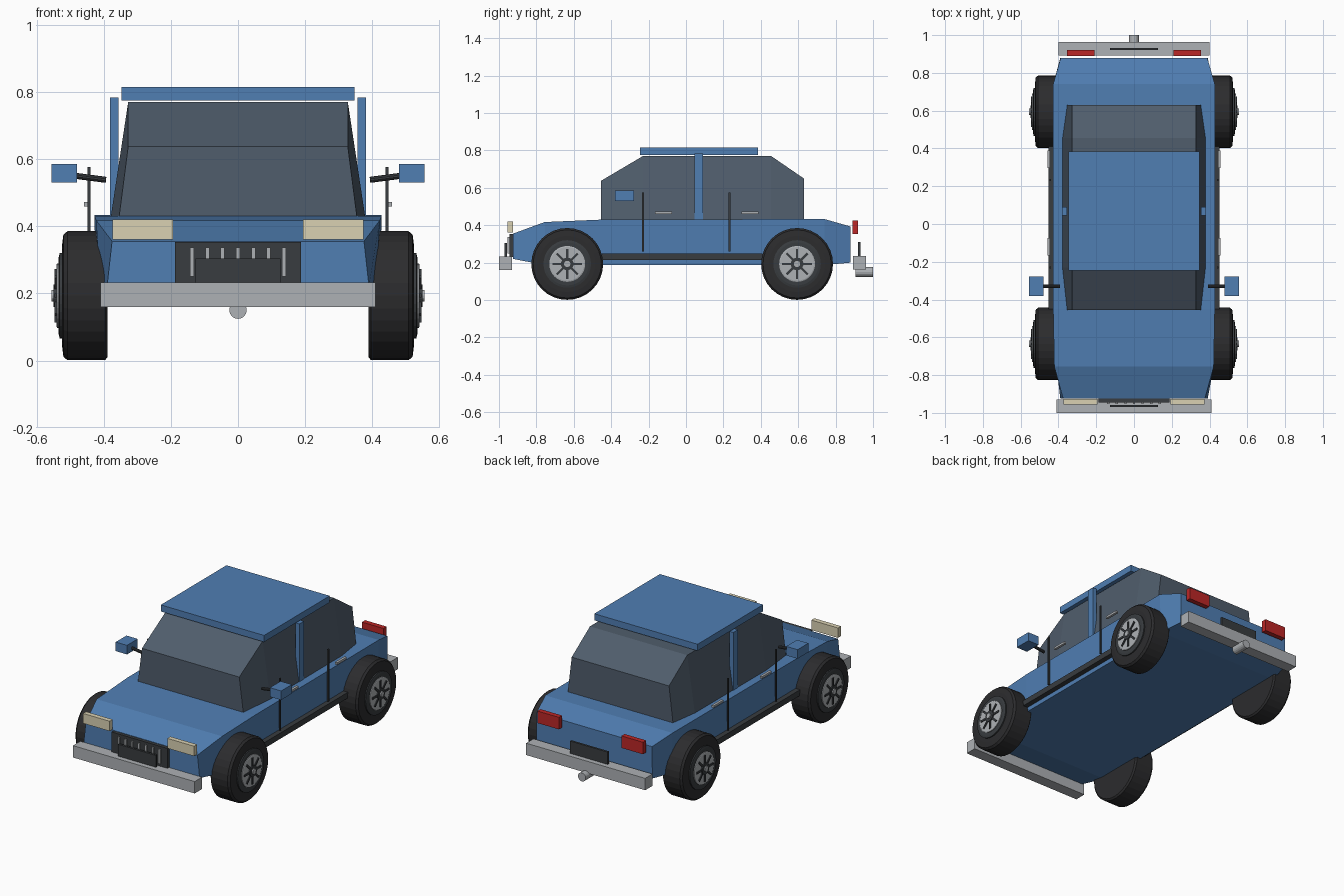
import bpy, bmesh, math
from mathutils import Vector, Matrix

if "Cube" in bpy.data.objects:
    bpy.data.objects.remove(bpy.data.objects["Cube"])


def material(name, rgb):
    m = bpy.data.materials.new(name)
    m.diffuse_color = (*rgb, 1)
    m.use_nodes = True
    m.node_tree.nodes["Principled BSDF"].inputs["Base Color"].default_value = m.diffuse_color
    return m


BLUE = material("blue_paint", (0.08, 0.21, 0.45))
GLASS = material("dark_glass", (0.08, 0.11, 0.15))
DARK = material("dark_trim", (0.04, 0.045, 0.05))
RUBBER = material("rubber", (0.025, 0.025, 0.027))
SILVER = material("silver", (0.42, 0.44, 0.46))
CREAM = material("cream_lamp", (0.70, 0.64, 0.45))
RED = material("red_lamp", (0.5, 0.02, 0.02))


def finish(name, bm, mat):
    bmesh.ops.recalc_face_normals(bm, faces=bm.faces)
    me = bpy.data.meshes.new(name)
    bm.to_mesh(me)
    bm.free()
    me.materials.append(mat)
    ob = bpy.data.objects.new(name, me)
    bpy.context.collection.objects.link(ob)
    return ob


def box(name, x, y, z, mat):
    """Box from (min, max) ranges."""
    bm = bmesh.new()
    bmesh.ops.create_cube(bm, size=1)
    for v in bm.verts:
        v.co = [r[0] if c < 0 else r[1] for c, r in zip(v.co, (x, y, z))]
    return finish(name, bm, mat)


def pair(name, x, y, z, mat):
    """Same box on the right and left side."""
    box(name + "_right", x, y, z, mat)
    box(name + "_left", (-x[1], -x[0]), y, z, mat)


def rod(name, a, b, r, mat, sides=16):
    a, b = Vector(a), Vector(b)
    bm = bmesh.new()
    rot = (b - a).to_track_quat('Z', 'Y').to_matrix().to_4x4()
    bmesh.ops.create_cone(bm, cap_ends=True, segments=sides, radius1=r, radius2=r,
                          depth=(b - a).length,
                          matrix=Matrix.Translation((a + b) / 2) @ rot)
    return finish(name, bm, mat)


def loft(name, sections, mat):
    """Skin trapezoid sections: (y, bottom z, top z, bottom half width, top half width)."""
    bm = bmesh.new()
    rings = [[bm.verts.new(p) for p in ((-wb, y, zb), (wb, y, zb), (wt, y, zt), (-wt, y, zt))]
             for y, zb, zt, wb, wt in sections]
    for r, s in zip(rings, rings[1:]):
        for i in range(4):
            j = (i + 1) % 4
            bm.faces.new((r[i], r[j], s[j], s[i]))
    bm.faces.new(rings[0])
    bm.faces.new(rings[-1])
    return finish(name, bm, mat)


def lathe(name, profile, centre, side, mat, n=32):
    """Spin (x, radius) points about the axle."""
    bm = bmesh.new()
    rings = [[bm.verts.new((centre[0] + side * x,
                            centre[1] + r * math.cos(2 * math.pi * k / n),
                            centre[2] + r * math.sin(2 * math.pi * k / n)))
              for k in range(n)] for x, r in profile]
    for a, b in zip(rings, rings[1:]):
        for k in range(n):
            bm.faces.new((a[k], a[(k + 1) % n], b[(k + 1) % n], b[k]))
    bm.faces.new(rings[0])
    bm.faces.new(rings[-1])
    return finish(name, bm, mat)


# body, cabin, roof
loft("body", [(-0.925, 0.22, 0.355, 0.39, 0.375), (-0.755, 0.187, 0.417, 0.41, 0.422),
              (-0.45, 0.187, 0.43, 0.42, 0.428), (0.74, 0.187, 0.433, 0.42, 0.428),
              (0.88, 0.20, 0.393, 0.39, 0.388)], BLUE)
loft("cabin_glass", [(-0.455, 0.42, 0.637, 0.355, 0.327), (-0.23, 0.42, 0.77, 0.38, 0.327),
                     (0.455, 0.42, 0.77, 0.38, 0.327), (0.63, 0.42, 0.65, 0.355, 0.327)], GLASS)
box("roof", (-0.347, 0.347), (-0.245, 0.385), (0.775, 0.815), BLUE)
pair("door_pillar", (0.356, 0.381), (0.045, 0.09), (0.43, 0.783), BLUE)

# bumpers and exhaust
box("front_bumper", (-0.409, 0.409), (-1.0, -0.93), (0.16, 0.232), SILVER)
box("rear_bumper", (-0.40, 0.40), (0.893, 0.963), (0.163, 0.235), SILVER)
rod("exhaust", (0, 0.905, 0.15), (0, 1.0, 0.15), 0.026, SILVER)

# lamps, grille, plates
pair("headlight", (0.194, 0.373), (-0.955, -0.926), (0.36, 0.42), CREAM)
pair("tail_light", (0.21, 0.355), (0.89, 0.92), (0.353, 0.426), RED)
box("grille", (-0.187, 0.187), (-0.945, -0.915), (0.23, 0.353), DARK)
for i in range(7):
    x = (i - 3) * 0.0455
    box(f"grille_bar_{i}", (x - 0.006, x + 0.006), (-0.954, -0.944), (0.25, 0.337), SILVER)
box("front_plate", (-0.127, 0.127), (-0.97, -0.957), (0.225, 0.304), DARK)
box("rear_plate", (-0.127, 0.127), (0.92, 0.933), (0.23, 0.31), DARK)

# door trim
pair("sill_strip", (0.415, 0.452), (-0.45, 0.41), (0.213, 0.248), DARK)
for tag, seam, handle in (("front", -0.23, -0.12), ("rear", 0.232, 0.342)):
    pair(tag + "_door_seam", (0.44, 0.448), (seam - 0.005, seam + 0.005), (0.26, 0.576), DARK)
    pair(tag + "_door_handle", (0.444, 0.459), (handle - 0.046, handle + 0.046),
         (0.459, 0.472), SILVER)

# mirrors
pair("mirror", (0.48, 0.556), (-0.38, -0.277), (0.53, 0.585), BLUE)
for s in (-1, 1):
    rod("mirror_arm", (s * 0.393, -0.33, 0.538), (s * 0.484, -0.33, 0.55), 0.009, DARK, 10)

# wheels
for tag, y in (("front", -0.635), ("rear", 0.594)):
    for s in (-1, 1):
        c = (0, y, 0.193)
        n = f"{tag}_wheel_" + ("right" if s > 0 else "left")
        tyre = lathe(n + "_tyre", [(0.388, 0.12), (0.388, 0.182), (0.396, 0.192), (0.508, 0.192),
                                   (0.52, 0.182), (0.524, 0.15), (0.524, 0.13)], c, s, RUBBER)
        lathe(n + "_ring", [(0.51, 0.127), (0.531, 0.127), (0.534, 0.115)], c, s, DARK)
        lathe(n + "_disc", [(0.52, 0.096), (0.539, 0.096), (0.541, 0.09)], c, s, SILVER)
        # spokes
        bm = bmesh.new()
        for k in range(8):
            m = (Matrix.Translation((s * 0.54, y, c[2])) @ Matrix.Rotation(k * math.pi / 4, 4, 'X')
                 @ Matrix.Translation((0, 0, 0.05))
                 @ Matrix.Diagonal((0.012, 0.012, 0.06, 1)))
            bmesh.ops.create_cube(bm, size=1, matrix=m)
        finish(n + "_spokes", bm, DARK)
        lathe(n + "_hub", [(0.53, 0.034), (0.549, 0.034)], c, s, DARK, 20)
        lathe(n + "_cap", [(0.54, 0.017), (0.556, 0.017)], c, s, SILVER, 16)
